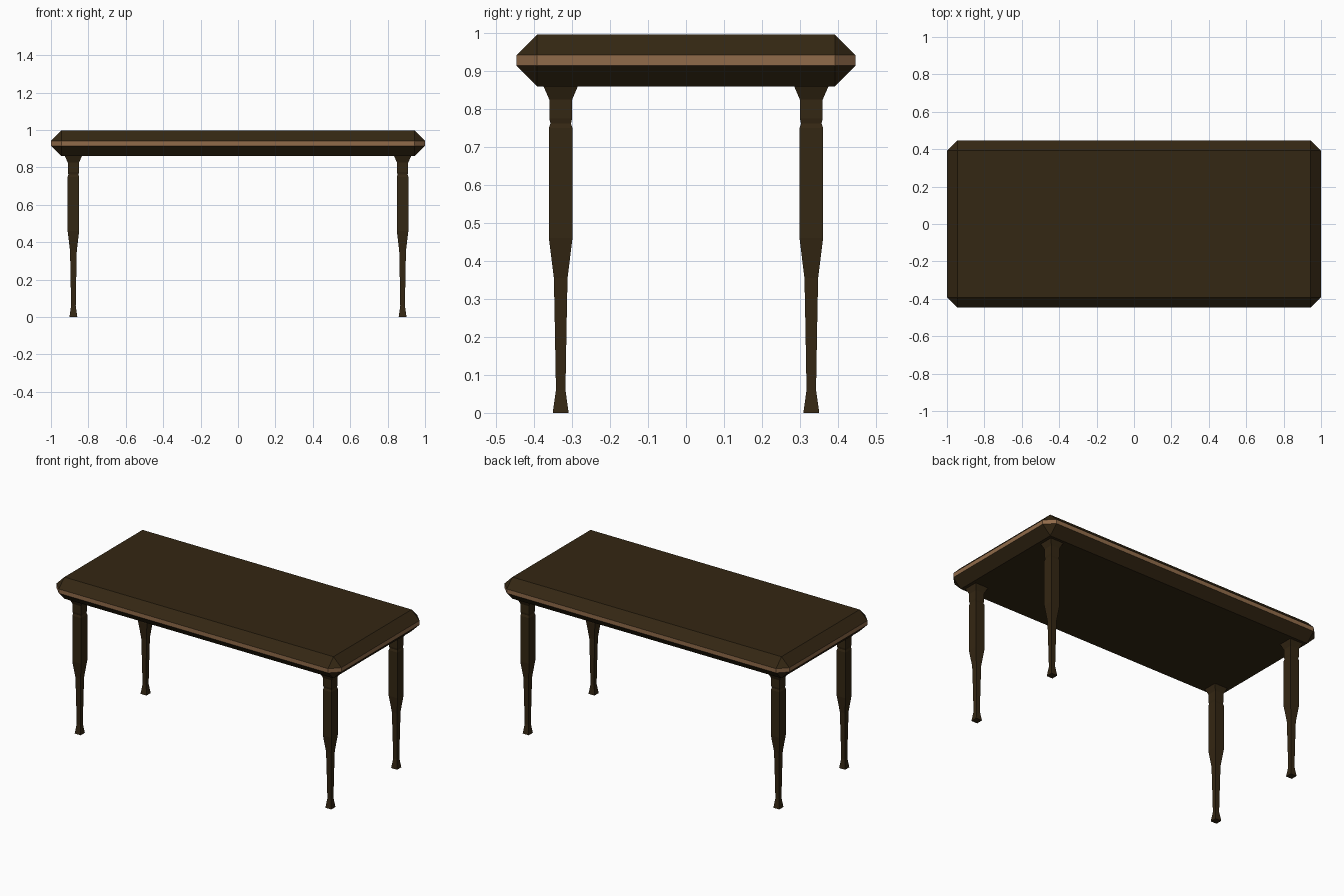
import bpy, bmesh

if "Cube" in bpy.data.objects:
    bpy.data.objects.remove(bpy.data.objects["Cube"])


def material(name, color):
    m = bpy.data.materials.new(name)
    m.diffuse_color = (*color, 1)
    m.use_nodes = True
    m.node_tree.nodes["Principled BSDF"].inputs["Base Color"].default_value = m.diffuse_color
    return m


dark = material("dark wood", (0.034, 0.020, 0.0065))
light = material("light wood trim", (0.28, 0.147, 0.068))


def make_object(name, bm, mats):
    bmesh.ops.recalc_face_normals(bm, faces=bm.faces)
    me = bpy.data.meshes.new(name)
    bm.to_mesh(me)
    bm.free()
    for m in mats:
        me.materials.append(m)
    ob = bpy.data.objects.new(name, me)
    bpy.context.collection.objects.link(ob)
    return ob


# Table top: box with a single wide chamfer, light band around the edge
bm = bmesh.new()
bmesh.ops.create_cube(bm, size=1)
for v in bm.verts:
    v.co.x *= 2.0
    v.co.y *= 0.894
    v.co.z = v.co.z * 0.137 + 0.9285
bmesh.ops.bevel(bm, geom=bm.edges[:], offset=0.055, offset_type='OFFSET',
                segments=1, profile=0.5, affect='EDGES')
bm.normal_update()
for f in bm.faces:
    f.material_index = 1 if abs(f.normal.z) < 0.1 else 0
make_object("table_top", bm, [dark, light])

# Square turned-style legs: (height, half width) profile
PROFILE = [(0, 0.021), (0.06, 0.0125), (0.23, 0.0155), (0.355, 0.018),
           (0.46, 0.031), (0.75, 0.031), (0.762, 0.027), (0.775, 0.030),
           (0.825, 0.030), (0.862, 0.046)]


def leg(name, x, y):
    bm = bmesh.new()
    rings = [[bm.verts.new((x + sx * h, y + sy * h, z))
              for sx, sy in ((-1, -1), (1, -1), (1, 1), (-1, 1))]
             for z, h in PROFILE]
    for a, b in zip(rings, rings[1:]):
        for i in range(4):
            j = (i + 1) % 4
            bm.faces.new((a[i], a[j], b[j], b[i]))
    bm.faces.new(rings[0][::-1])
    bm.faces.new(rings[-1])
    make_object(name, bm, [dark])


for side, x in (("left", -0.88), ("right", 0.88)):
    for end, y in (("front", -0.33), ("back", 0.33)):
        leg(f"{end}_{side}_leg", x, y)
